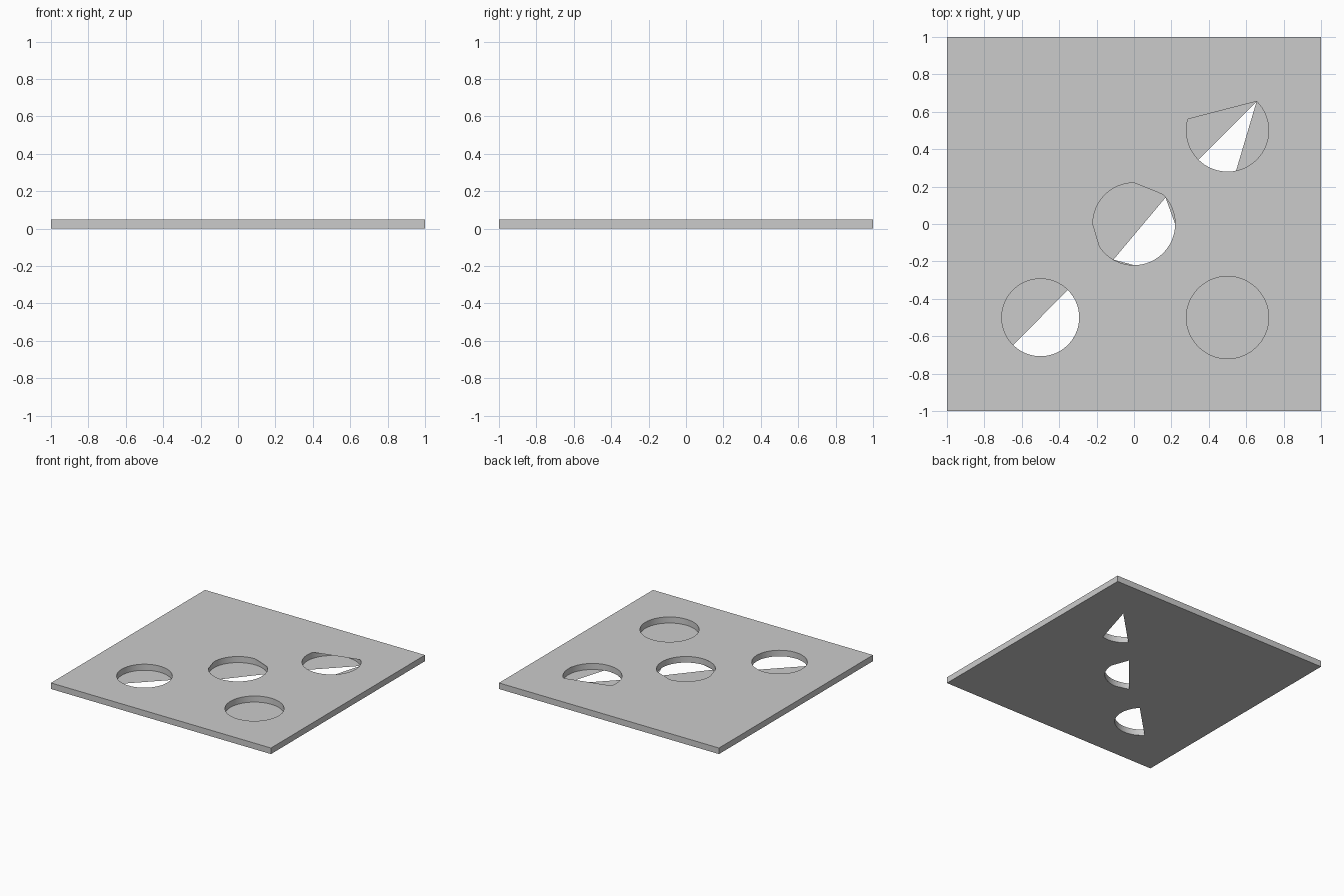
import bpy, bmesh
from math import cos, sin, radians

if "Cube" in bpy.data.objects:
    bpy.data.objects.remove(bpy.data.objects["Cube"])

H = 0.05   # plate thickness


def arc(cx, cy, r, a0, a1, step=6):
    n = max(1, round((a1 - a0) / step))
    return [(cx + r * cos(radians(a0 + (a1 - a0) * i / n)),
             cy + r * sin(radians(a0 + (a1 - a0) * i / n))) for i in range(n + 1)]


def finish(name, bm):
    mesh = bpy.data.meshes.new(name)
    bm.to_mesh(mesh)
    bm.free()
    obj = bpy.data.objects.new(name, mesh)
    bpy.context.collection.objects.link(obj)
    return obj


def sheet(name, z, up, loops):
    """Flat sheet: first loop is the outline, the rest are openings."""
    bm = bmesh.new()
    edges = []
    for loop in loops:
        vs = [bm.verts.new((x, y, z)) for x, y in loop]
        edges += [bm.edges.new((vs[i - 1], vs[i])) for i in range(len(vs))]
    bmesh.ops.triangle_fill(bm, edges=edges, use_beauty=True, normal=(0, 0, up))
    bm.normal_update()
    for f in bm.faces:
        if f.normal.z * up < 0:
            f.normal_flip()
    return finish(name, bm)


def wall(name, loop, inward):
    """Vertical band around a counter-clockwise loop."""
    bm = bmesh.new()
    lo = [bm.verts.new((x, y, 0)) for x, y in loop]
    hi = [bm.verts.new((x, y, H)) for x, y in loop]
    for i in range(len(loop)):
        quad = (lo[i - 1], lo[i], hi[i], hi[i - 1])
        bm.faces.new(quad[::-1] if inward else quad)
    obj = finish(name, bm)
    if inward:
        for p in obj.data.polygons:
            p.use_smooth = True


def circle(cx, cy, r):
    return arc(cx, cy, r, 0, 360)[:-1]


outline = [(-1, -1), (1, -1), (1, 1), (-1, 1)]
R, RS = 0.22, 0.207

# Top sheet: round openings, two of them clipped by straight chords
centre_top = arc(0, 0, R, 0, 46) + arc(0, 0, R, 90, 180) + arc(0, 0, R, 213, 360)[:-1]
sheet("plate_top", H, 1, [outline,
                          circle(-0.5, -0.5, RS),
                          circle(0.5, -0.5, R),
                          centre_top,
                          arc(0.5, 0.5, R, 164, 405)])

# Bottom sheet: only partial openings below the diagonal
centre_bottom = arc(0, 0, R, 240, 270, 30) + arc(0, 0, R, 270, 360) + arc(0, 0, R, 40, 40)[:1]
wedge = arc(0.5, 0.5, R, 225, 282) + arc(0.5, 0.5, R, 45, 45)[:1]
sheet("plate_bottom", 0, -1, [outline,
                              arc(-0.5, -0.5, RS, 225, 405),
                              centre_bottom,
                              wedge])

# Outer rim and hole walls
wall("plate_rim", outline, False)
for name, x, y, r in [("front_left", -0.5, -0.5, RS), ("front_right", 0.5, -0.5, R),
                      ("centre", 0, 0, R), ("back_right", 0.5, 0.5, R)]:
    wall("hole_wall_" + name, circle(x, y, r), True)
